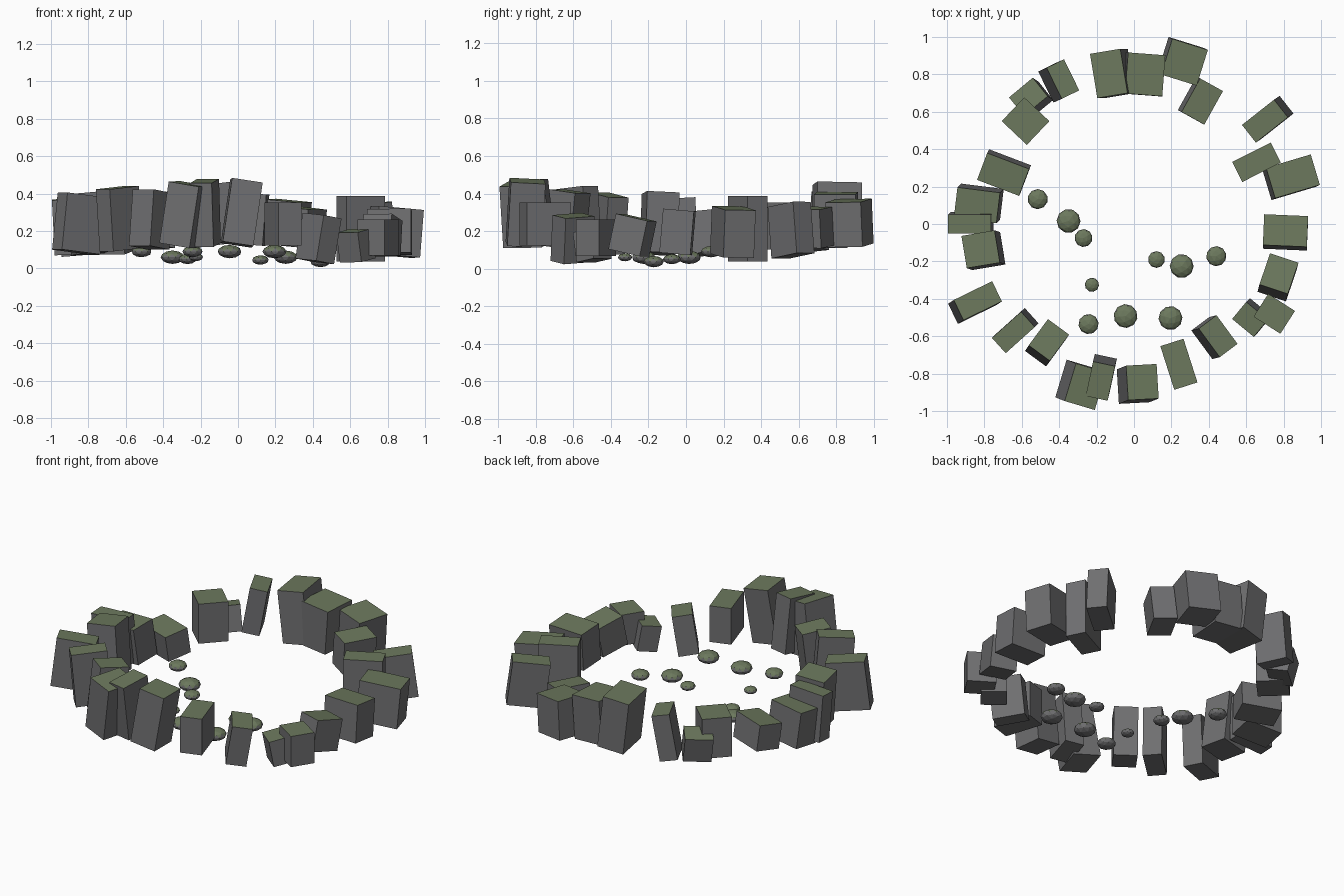
import bpy, math
from mathutils import Vector, Matrix


def material(name, rgb):
    m = bpy.data.materials.new(name)
    m.diffuse_color = (*rgb, 1)
    return m


stone = material("stone", (0.16, 0.16, 0.165))
moss = material("moss", (0.15, 0.19, 0.11))


def finish(ob, name, matrix):
    # stone everywhere, moss on faces that look up
    ob.name = name
    ob.matrix_world = matrix
    ob.data.materials.append(stone)
    ob.data.materials.append(moss)
    normal_matrix = matrix.to_3x3().inverted().transposed()
    for p in ob.data.polygons:
        p.material_index = int((normal_matrix @ p.normal).normalized().z > 0.5)


def block(i, x, y, depth, width, z1, z0, lean):
    # box facing the ring centre, with its foot shifted by lean
    top = Vector((x, y, z1 - 0.008))
    foot = Vector((x + lean[0], y + lean[1], z0 + 0.008))
    up = (top - foot).normalized()
    out = Vector((x, y, 0)).normalized()
    out = (out - up * out.dot(up)).normalized()
    rot = Matrix((out, up.cross(out), up)).transposed().to_4x4()
    bpy.ops.mesh.primitive_cube_add(size=1)
    finish(bpy.context.object, f"ring_stone_{i:02d}",
           Matrix.Translation((top + foot) / 2) @ rot
           @ Matrix.Diagonal((depth, width, (top - foot).length, 1)))


def pebble(i, x, y, z, r):
    bpy.ops.mesh.primitive_ico_sphere_add(subdivisions=2, radius=1)
    finish(bpy.context.object, f"pebble_{i:02d}",
           Matrix.Translation((x, y, z)) @ Matrix.Rotation(i * 0.9, 4, 'Z')
           @ Matrix.Diagonal((r, r, r * 0.56, 1)))


# ring stones, clockwise from the right: x, y, radial depth, width, top height
ring = [
    (.81, -.035, .235, .165, .32), (.775, -.265, .16, .18, .28),
    (.75, -.48, .17, .145, .27), (.62, -.51, .15, .12, .21),
    (.45, -.60, .19, .12, .29), (.24, -.75, .245, .13, .36),
    (.045, -.845, .185, .165, .475), (-.26, -.87, .21, .17, .46),
    (-.18, -.84, .19, .12, .475), (-.455, -.62, .175, .14, .42),
    (-.645, -.58, .21, .11, .44), (-.835, -.41, .23, .12, .40),
    (-.82, -.135, .18, .175, .41), (-.88, 0, .23, .10, .38),
    (-.84, .10, .23, .165, .31), (-.70, .265, .24, .155, .25),
    (-.58, .55, .185, .175, .36), (-.565, .68, .13, .165, .27),
    (-.38, .775, .185, .105, .41), (-.135, .805, .24, .165, .46),
    (.06, .80, .22, .20, .41), (.27, .865, .20, .20, .37),
    (.365, .655, .205, .14, .33), (.70, .55, .22, .12, .35),
    (.655, .33, .23, .12, .395), (.85, .255, .25, .17, .33),
]
# stones that lean (foot shift) and stones that sit lower than the rest
leans = {0: (0, -.02), 1: (-.01, -.04), 3: (.02, .02), 4: (-.04, -.01),
         6: (-.05, -.02), 7: (-.05, .02), 8: (.01, .04), 9: (-.02, -.03),
         10: (.02, .02), 11: (-.03, -.02), 12: (.03, -.01), 13: (.015, .015),
         14: (.02, .02), 15: (.01, .02), 17: (.03, -.02), 18: (-.045, -.02),
         19: (.04, 0), 20: (-.02, 0), 21: (-.02, .01), 22: (-.02, .01),
         23: (.03, .02), 25: (-.02, -.01)}
low = {2: .06, 3: .035, 4: .03, 23: .06, 24: .03, 25: .06}
for i, s in enumerate(ring):
    base = .07 + .05 * math.sin(math.atan2(s[1], s[0])) ** 2
    block(i, *s, low.get(i, base), leans.get(i, (0, 0)))

# pebbles in an inner arc: x, y, z, radius
pebbles = [
    (-.515, .133, .09, .054), (-.35, .016, .06, .064), (-.27, -.075, .05, .048),
    (-.225, -.325, .06, .038), (-.243, -.535, .09, .054), (-.045, -.492, .09, .064),
    (.195, -.503, .09, .064), (.12, -.19, .045, .045), (.255, -.225, .06, .064),
    (.44, -.172, .037, .054),
]
for i, p in enumerate(pebbles):
    pebble(i, *p)
